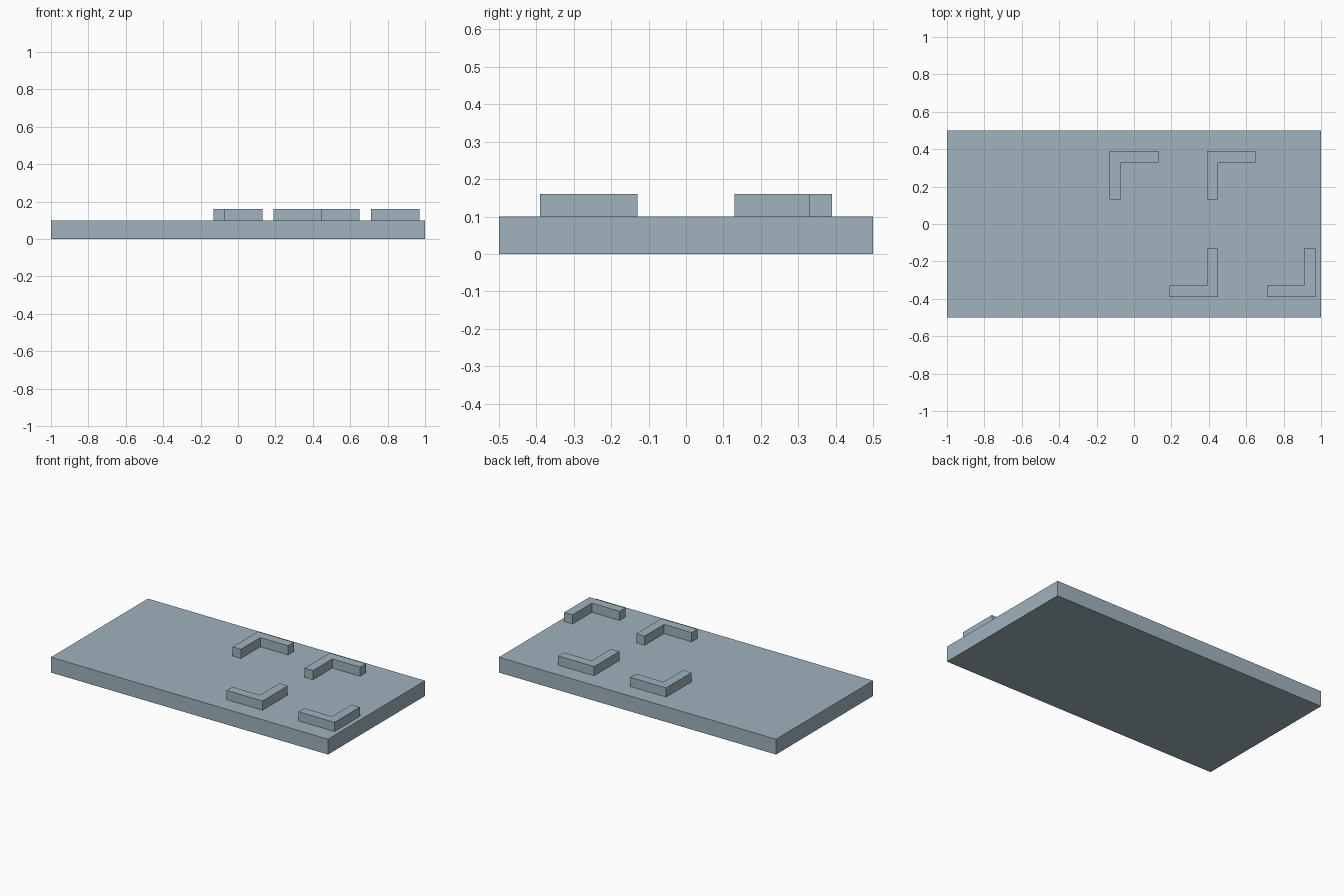
import bpy
import bmesh

cube = bpy.data.objects.get("Cube")
if cube:
    bpy.data.objects.remove(cube, do_unlink=True)

COLOUR = (0.35, 0.45, 0.51, 1.0)
mat = bpy.data.materials.new("blue grey")
mat.use_nodes = True
mat.diffuse_color = COLOUR
mat.node_tree.nodes["Principled BSDF"].inputs["Base Color"].default_value = COLOUR


def extrude_outline(name, outline, z0, z1):
    """Prism from a counter-clockwise outline."""
    bm = bmesh.new()
    base = bm.faces.new([bm.verts.new((x, y, z0)) for x, y in outline])
    top = bmesh.ops.extrude_face_region(bm, geom=[base], use_keep_orig=True)
    verts = [v for v in top["geom"] if isinstance(v, bmesh.types.BMVert)]
    bmesh.ops.translate(bm, verts=verts, vec=(0, 0, z1 - z0))
    bmesh.ops.recalc_face_normals(bm, faces=bm.faces)
    mesh = bpy.data.meshes.new(name)
    bm.to_mesh(mesh)
    bm.free()
    mesh.materials.append(mat)
    obj = bpy.data.objects.new(name, mesh)
    bpy.context.collection.objects.link(obj)
    return obj


def corner_bracket(name, x, y, s):
    """L-shaped stop with its outer corner at (x, y); s flips its arms."""
    arm, wall = 0.26, 0.06
    shape = [(0, 0), (0, -arm), (wall, -arm), (wall, -wall), (arm, -wall), (arm, 0)]
    return extrude_outline(name, [(x + s * px, y + s * py) for px, py in shape],
                           PLATE_TOP, BRACKET_TOP)


PLATE_TOP, BRACKET_TOP = 0.10, 0.16

# Base plate
extrude_outline("base_plate", [(-1, -0.5), (1, -0.5), (1, 0.5), (-1, 0.5)], 0, PLATE_TOP)

# Two pairs of brackets, each pair facing across a pocket
for side, dx in (("right", 0.0), ("left", 0.52)):
    corner_bracket("back_" + side + "_bracket", -0.13 + dx, 0.39, 1)
    corner_bracket("front_" + side + "_bracket", 0.45 + dx, -0.39, -1)
